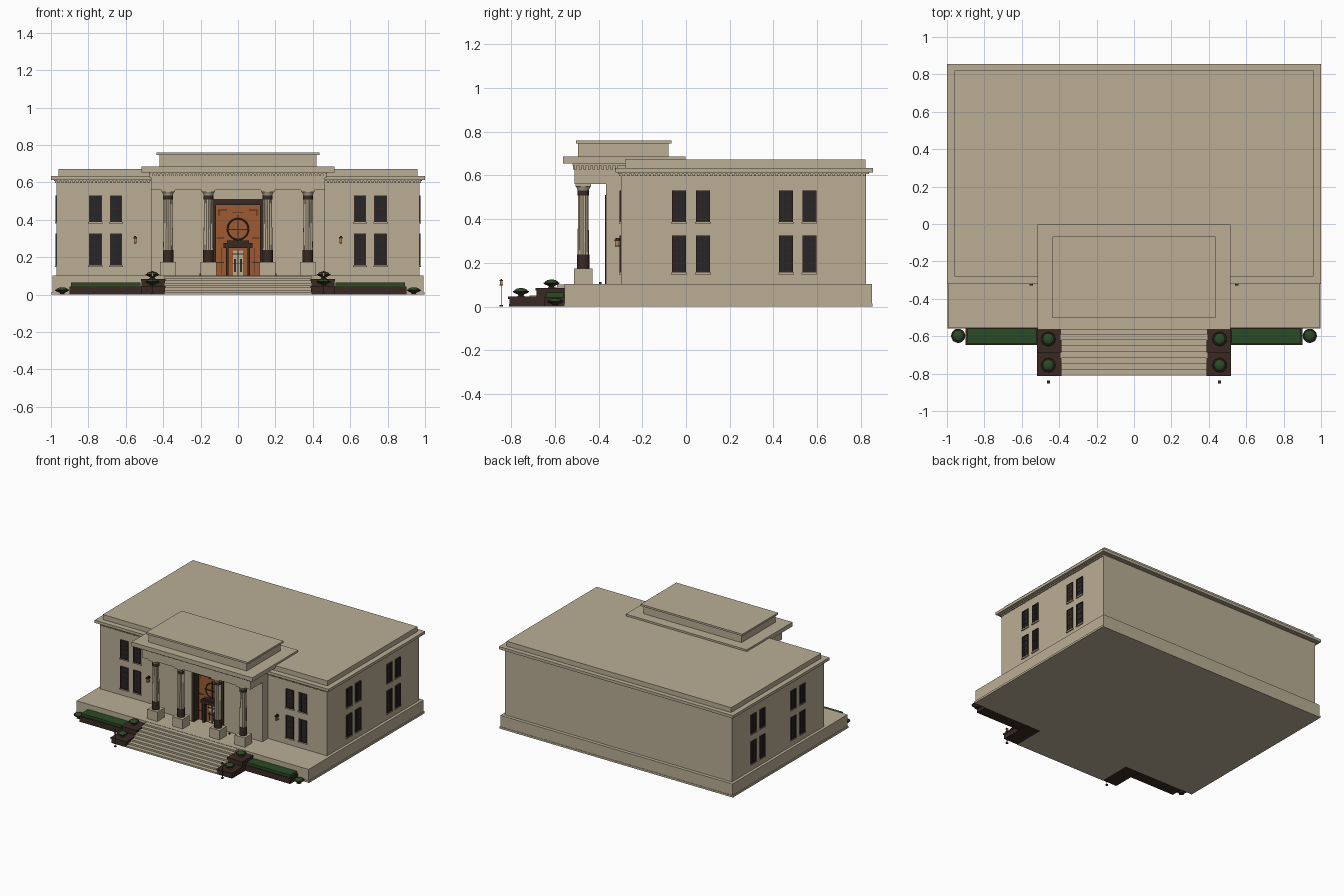
import bpy, bmesh, math

def mat(name, r, g, b):
    m = bpy.data.materials.new(name)
    m.diffuse_color = (r, g, b, 1)
    return m

STONE = mat("stone", 0.49, 0.42, 0.30)
BROWN = mat("dark brown", 0.042, 0.023, 0.017)
GLASS = mat("dark glass", 0.019, 0.019, 0.022)
WOOD = mat("orange wood", 0.34, 0.105, 0.032)
GREEN = mat("hedge green", 0.023, 0.068, 0.018)
LAMP = mat("lamp amber", 0.55, 0.22, 0.06)

def finish(name, bm, m, smooth=False):
    bmesh.ops.recalc_face_normals(bm, faces=bm.faces)
    me = bpy.data.meshes.new(name)
    bm.to_mesh(me)
    bm.free()
    me.materials.append(m)
    ob = bpy.data.objects.new(name, me)
    bpy.context.collection.objects.link(ob)
    if smooth:
        bpy.context.view_layer.objects.active = ob
        ob.select_set(True)
        bpy.ops.object.shade_smooth_by_angle(angle=math.radians(40))
        ob.select_set(False)
    return ob

def boxes(name, m, items, mirror=False):
    """Boxes given as x0, x1, y0, y1, z0, z1; mirrored over x on request."""
    bm = bmesh.new()
    if mirror:
        items = items + [(-b, -a, *r) for a, b, *r in items]
    for x0, x1, y0, y1, z0, z1 in items:
        for v in bmesh.ops.create_cube(bm, size=1)["verts"]:
            v.co.x = x0 + (v.co.x + .5) * (x1 - x0)
            v.co.y = y0 + (v.co.y + .5) * (y1 - y0)
            v.co.z = z0 + (v.co.z + .5) * (z1 - z0)
    return finish(name, bm, m)

def lathe(name, m, prof, spots, n=20, flute=0.0, smooth=True):
    """Turn an (r, z) profile at every (x, y, z) spot."""
    bm = bmesh.new()
    for cx, cy, cz in spots:
        rings = []
        for r, z in prof:
            rings.append([bm.verts.new((
                cx + (r - flute * (i % 2)) * math.cos(2 * math.pi * i / n),
                cy + (r - flute * (i % 2)) * math.sin(2 * math.pi * i / n), cz + z)) for i in range(n)])
        for a, b in zip(rings, rings[1:]):
            for i in range(n):
                bm.faces.new((a[i], a[(i + 1) % n], b[(i + 1) % n], b[i]))
        bm.faces.new(rings[0][::-1])
        bm.faces.new(rings[-1])
    return finish(name, bm, m, smooth)

# podium and main block
boxes("podium", STONE, [(-.992, .992, -.555, .85, 0, .102), (-.998, .998, -.558, .853, 0, .015)])
boxes("main_block", STONE, [(-.97, .97, -.297, .824, .1, .615)])
boxes("main_cornice", STONE, [(-1, 1, -.322, .855, .613, .634), (-.985, .985, -.31, .838, .607, .615)])
boxes("parapet", STONE, [(-.96, .96, -.28, .82, .634, .672)])

# dentils under the main cornice
d = [(-.965 + .02 * i, -.954 + .02 * i, -.306, -.296, .596, .609) for i in range(97) if abs(-.96 + .02 * i) > .47]
d += [(s * .974 - .005, s * .974 + .005, -.29 + .02 * i, -.279 + .02 * i, .596, .609)
      for i in range(56) for s in (-1, 1)]
boxes("main_dentils", STONE, d)

# entrance bay with a door opening, and the portico above it
boxes("entrance_bay", STONE, [(-.465, -.135, -.366, -.29, .1, .565), (.135, .465, -.366, -.29, .1, .565),
                              (-.135, .135, -.366, -.29, .51, .565)])
boxes("portico_beam", STONE, [(-.465, .465, -.51, -.28, .56, .635), (-.475, .475, -.52, -.28, .645, .655)])
boxes("portico_frieze", STONE, [(-.46, .46, -.505, -.28, .63, .65)])
boxes("portico_cornice", STONE, [(-.517, .517, -.563, -.003, .654, .686)])
boxes("attic", STONE, [(-.42, .42, -.494, -.08, .686, .748), (-.435, .435, -.503, -.067, .746, .76)])
d = [(-.469 + .0205 * i, -.457 + .0205 * i, -.518, -.5, .626, .648) for i in range(46)]
d += [(s * .468 - .006, s * .468 + .006, -.51 + .0205 * i, -.498 + .0205 * i, .626, .648)
      for i in range(10) for s in (-1, 1)]
boxes("portico_dentils", STONE, d)

# columns
cols = [(x, -.47, 0) for x in (-.374, -.158, .158, .374)]
boxes("column_pedestals", STONE, [(x - .043, x + .043, y - .043, y + .043, .1, .175) for x, y, z in cols])
lathe("column_lower_bands", BROWN, [(.028, .175), (.028, .238)], cols, 24)
lathe("column_shafts", STONE, [(.026, .236), (.024, .515)], cols, 32, .002, False)
lathe("column_necks", BROWN, [(.026, .508), (.026, .531)], cols, 24)
lathe("column_capitals", STONE, [(.025, .531), (.028, .54), (.034, .55)], cols, 24)
boxes("column_abacus", STONE, [(x - .036, x + .036, y - .036, y + .036, .549, .562) for x, y, z in cols])

# door: frame, wood panel, ring ornament, inner doorway
boxes("door_frame", BROWN, [(-.137, -.117, -.371, -.295, .1, .51), (.117, .137, -.371, -.295, .1, .51),
                            (-.137, .137, -.371, -.295, .478, .51)])
boxes("door_panel", WOOD, [(-.12, .12, -.312, -.295, .1, .48)])
boxes("door_bars", BROWN, [(-.003, .003, -.319, -.311, .29, .425), (-.065, .065, -.319, -.311, .346, .352)])
boxes("door_trim", BROWN, [(.06, .105, -.316, -.311, .45, .455), (.1, .105, -.316, -.311, .42, .455),
                           (.075, .115, -.316, -.311, .3, .304), (.075, .115, -.316, -.311, .17, .174),
                           (.085, .089, -.316, -.311, .11, .25), (-.03, .03, -.316, -.311, .438, .442)], True)
bpy.ops.mesh.primitive_torus_add(major_radius=.056, minor_radius=.004, major_segments=32, minor_segments=6,
                                 location=(0, -.314, .35), rotation=(math.pi / 2, 0, 0))
ring = bpy.context.object
ring.name = "door_ring"
ring.data.materials.append(BROWN)
boxes("inner_doorway", BROWN, [(-.065, -.05, -.34, -.311, .1, .255), (.05, .065, -.34, -.311, .1, .255),
                               (-.078, .078, -.345, -.311, .25, .275), (-.06, .06, -.34, -.311, .275, .289)])
boxes("inner_door_leaves", STONE, [(-.028, .028, -.317, -.311, .1, .235)])
boxes("inner_door_bars", BROWN, [(-.002, .002, -.322, -.311, .1, .235), (-.03, .03, -.322, -.311, .165, .17),
                                 (-.03, .03, -.322, -.311, .215, .22), (-.022, -.012, -.32, -.311, .12, .19),
                                 (.012, .022, -.32, -.311, .12, .19)])

# windows: glass plates, frames with glazing bars, sills
glass, frames, sills = [], [], []
def window(axis, a, b, z0, z1):
    def put(lst, a0, a1, c0, c1, out):
        if axis == "front":
            lst.append((a0, a1, -.297 - out, -.295, c0, c1))
        else:
            lst.append((.968, .97 + out, a0, a1, c0, c1))
    t = .005
    put(glass, a, b, z0, z1, .003)
    for e in (a, b - t):
        put(frames, e, e + t, z0, z1, .007)
    for e in (z0, z1 - t):
        put(frames, a, b, e, e + t, .007)
    for k in (1, 2):
        c = a + (b - a) * k / 3
        put(frames, c - .001, c + .001, z0, z1, .005)
    for k in (1, 2, 3):
        c = z0 + (z1 - z0) * k / 4
        put(frames, a, b, c - .001, c + .001, .005)
    put(sills, a - .004, b + .004, z0 - .008, z0, .009)
for z0, z1 in ((.155, .326), (.387, .531)):
    for a, b in ((.62, .685), (.728, .797)):
        window("front", a, b, z0, z1)
    for a in (-.064, .046, .426, .532):
        window("side", a, a + .064, z0, z1)
boxes("window_glass", GLASS, glass, True)
boxes("window_frames", BROWN, frames, True)
boxes("window_sills", STONE, sills, True)

# stairs and stepped side blocks
boxes("stairs", STONE, [(-.392, .392, -.81 + .0315 * i, -.55, 0, .0125 * (i + 1)) for i in range(8)])
boxes("stair_side_blocks", BROWN, [(.39, .515, -.808, -.555, 0, .04), (.387, .519, -.814, -.555, .034, .045),
                                   (.39, .515, -.683, -.555, .04, .076), (.387, .519, -.688, -.555, .074, .084)], True)

# hedges in planters
boxes("hedge_planters", BROWN, [(.517, .9, -.648, -.555, 0, .044)], True)
boxes("hedges", GREEN, [(.521, .893, -.64, -.558, .04, .064)], True)

# bowl planters with round bushes
bowls = [(s * x, y, z) for s in (-1, 1) for x, y, z in
         ((.458, -.755, .045), (.458, -.615, .084), (.94, -.598, 0))]
lathe("planter_bowls", BROWN, [(.018, 0), (.011, .006), (.014, .01), (.032, .018), (.038, .024), (.036, .027)], bowls)
lathe("planter_bushes", GREEN, [(.031, .024), (.029, .03), (.021, .036), (.008, .039)], bowls)

# lamp posts, wall lanterns and floor lights
boxes("lamp_posts", BROWN, [(.456, .46, -.847, -.843, 0, .11), (.451, .465, -.852, -.838, 0, .008),
                            (.45, .466, -.853, -.837, .116, .121), (.455, .461, -.848, -.842, .121, .127),
                            (.451, .465, -.852, -.838, .096, .1)], True)
boxes("lamp_post_lanterns", LAMP, [(.453, .463, -.85, -.84, .1, .116)], True)
boxes("wall_lantern_mounts", BROWN, [(.54, .56, -.328, -.297, .3, .307), (.545, .555, -.322, -.297, .307, .314),
                                     (.543, .557, -.325, -.297, .274, .279)], True)
boxes("wall_lantern_lights", LAMP, [(.543, .557, -.325, -.308, .279, .3)], True)
boxes("floor_lights", BROWN, [(.196, .206, -.397, -.387, .1, .112)], True)
